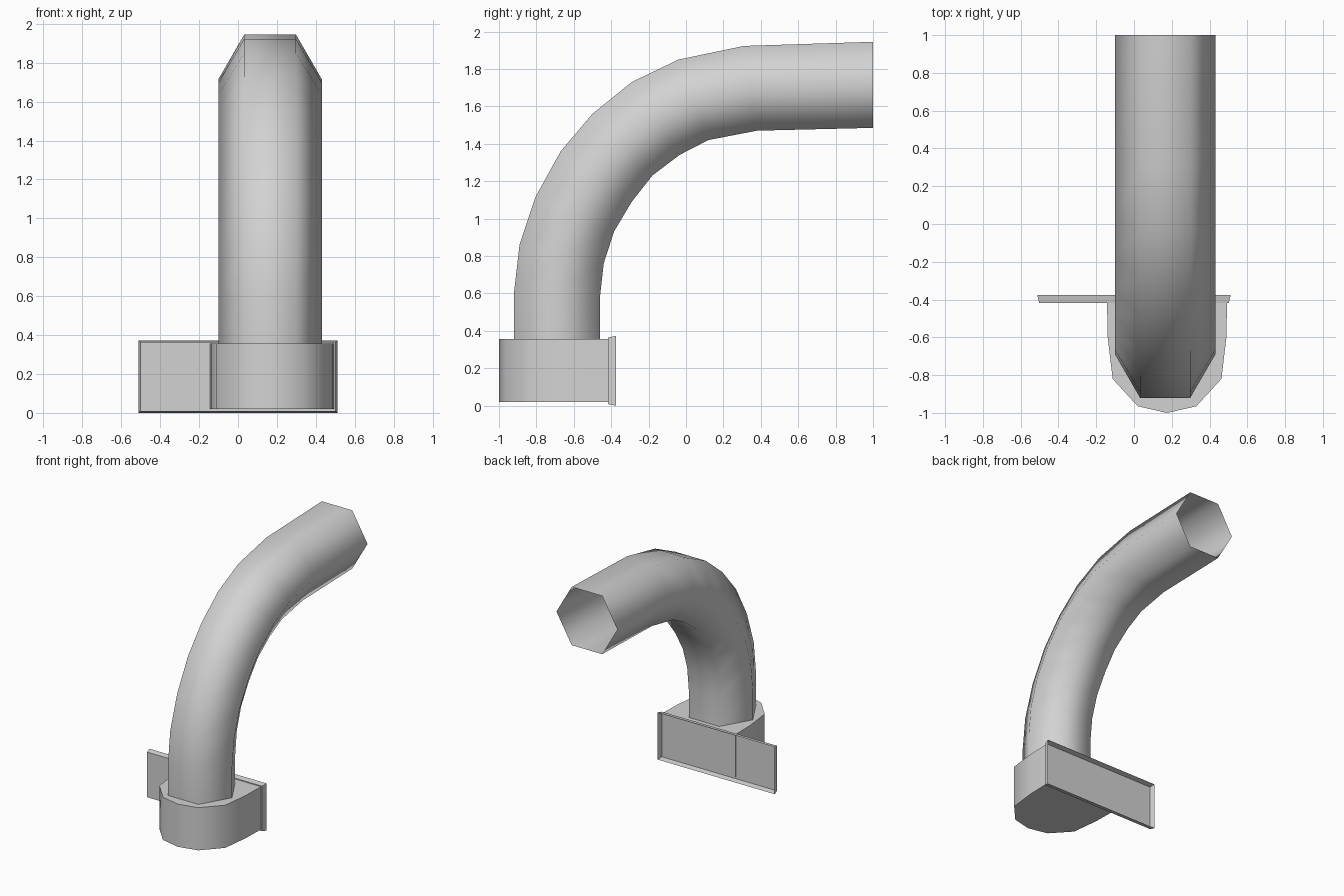
import bpy, bmesh, math

if "Cube" in bpy.data.objects:
    bpy.data.objects.remove(bpy.data.objects["Cube"])

grey = bpy.data.materials.new("plain grey")
grey.diffuse_color = (0.65, 0.65, 0.65, 1)
grey.use_nodes = True
grey.node_tree.nodes["Principled BSDF"].inputs["Base Color"].default_value = grey.diffuse_color


def make(name, verts, faces, smooth_angle=None):
    mesh = bpy.data.meshes.new(name)
    mesh.from_pydata(verts, [], faces)
    bm = bmesh.new()
    bm.from_mesh(mesh)
    bmesh.ops.recalc_face_normals(bm, faces=bm.faces[:])
    bm.to_mesh(mesh)
    bm.free()
    mesh.materials.append(grey)
    ob = bpy.data.objects.new(name, mesh)
    bpy.context.collection.objects.link(ob)
    if smooth_angle:
        bpy.ops.object.select_all(action='DESELECT')
        ob.select_set(True)
        bpy.context.view_layer.objects.active = ob
        bpy.ops.object.shade_smooth_by_angle(angle=math.radians(smooth_angle))
    return ob


def bridge(rings, n):
    """Quads joining consecutive closed rings of n points."""
    return [(r * n + i, r * n + (i + 1) % n, (r + 1) * n + (i + 1) % n, (r + 1) * n + i)
            for r in range(rings - 1) for i in range(n)]


# Bent hexagonal pipe, open at both ends: outer and inner bend lines (y, z)
outer = [(-.92, .355), (-.92, .6), (-.89, .86), (-.805, 1.115), (-.67, 1.36),
         (-.5, 1.56), (-.29, 1.73), (-.04, 1.85), (.31, 1.923), (1, 1.945)]
inner = [(-.46, .355), (-.46, .58), (-.44, .76), (-.385, .93), (-.29, 1.09),
         (-.18, 1.23), (-.035, 1.34), (.12, 1.42), (.38, 1.47), (1, 1.485)]
cx, r = 0.165, 0.266
verts = []
for (oy, oz), (iy, iz) in zip(outer, inner):
    my, mz = (oy + iy) / 2, (oz + iz) / 2
    verts += [(cx - r / 2, oy, oz), (cx + r / 2, oy, oz), (cx + r, my, mz),
              (cx + r / 2, iy, iz), (cx - r / 2, iy, iz), (cx - r, my, mz)]
make("bent_pipe", verts, bridge(len(outer), 6), 75)

# Rounded collar at the foot of the pipe
half = [(.318, -.41), (.314, -.6), (.288, -.82), (.155, -.965)]
mid = 0.175
outline = ([(mid + x, y) for x, y in half] + [(mid, -1.0)]
           + [(mid - x, y) for x, y in reversed(half)])
n = len(outline)
verts = [(x, y, z) for z in (.02, .357) for x, y in outline]
make("collar", verts, bridge(2, n) + [tuple(range(n)), tuple(range(n, 2 * n))], 40)

# Shallow mounting tray, flared and open to the back
verts = []
for y, w, z0, z1 in ((-.417, .502, .008, .364), (-.375, .512, 0, .372)):
    verts += [(-w, y, z0), (w, y, z0), (w, y, z1), (-w, y, z1)]
make("mounting_tray", verts, bridge(2, 4) + [(0, 1, 2, 3)])
